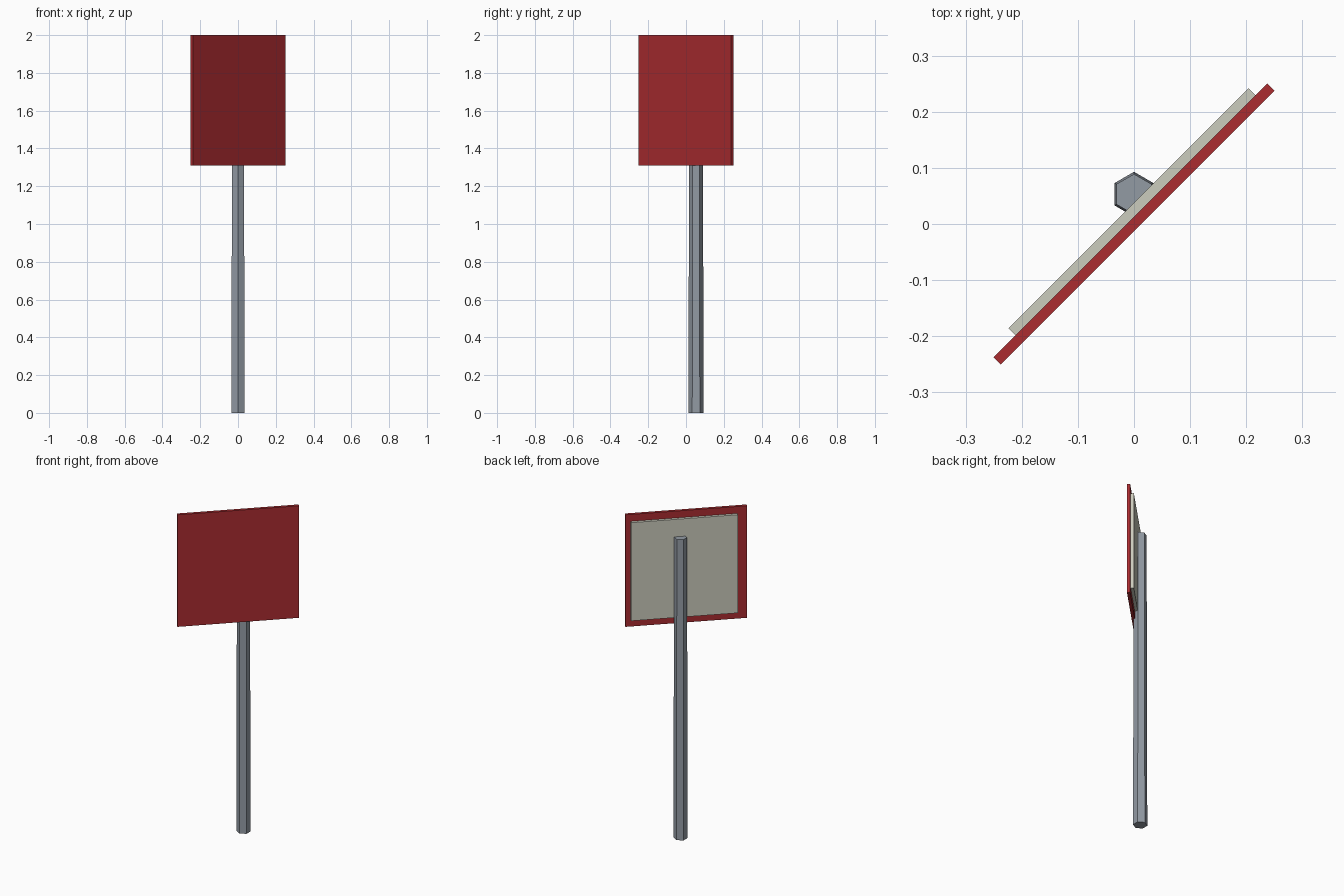
import bpy
from math import radians
from mathutils import Matrix

cube = bpy.data.objects.get("Cube")
if cube:
    bpy.data.objects.remove(cube, do_unlink=True)


def make_material(name, rgb):
    mat = bpy.data.materials.new(name)
    mat.use_nodes = True
    colour = (*rgb, 1.0)
    mat.diffuse_color = colour
    mat.node_tree.nodes["Principled BSDF"].inputs["Base Color"].default_value = colour
    return mat


red = make_material("sign red", (0.41, 0.025, 0.03))
grey = make_material("pole grey", (0.29, 0.325, 0.37))
cream = make_material("backing cream", (0.60, 0.605, 0.51))

# The sign is turned 45 degrees about the vertical axis
TURN = Matrix.Rotation(radians(45), 4, "Z")
SIGN_Z = 1.655


def make_board(name, size, thickness, along, behind, mat):
    """Square upright board, placed along and behind the sign plane."""
    bpy.ops.mesh.primitive_cube_add(size=1)
    obj = bpy.context.object
    obj.name = name
    obj.data.transform(Matrix.Diagonal((size, thickness, size, 1)))
    obj.matrix_world = TURN @ Matrix.Translation((along, behind, SIGN_Z))
    obj.data.materials.append(mat)
    return obj


# Sign face and the smaller backing plate fixed behind it
make_board("sign_panel", 0.69, 0.018, 0, 0, red)
make_board("backing_plate", 0.605, 0.018, 0.013, 0.0178, cream)

# Six-sided pole, slightly tapered, with a corner facing the back
HEIGHT = 1.85
bpy.ops.mesh.primitive_cone_add(vertices=6, radius1=0.04, radius2=0.036,
                                depth=HEIGHT, location=(0, 0.053, HEIGHT / 2))
pole = bpy.context.object
pole.name = "pole"
pole.data.materials.append(grey)
